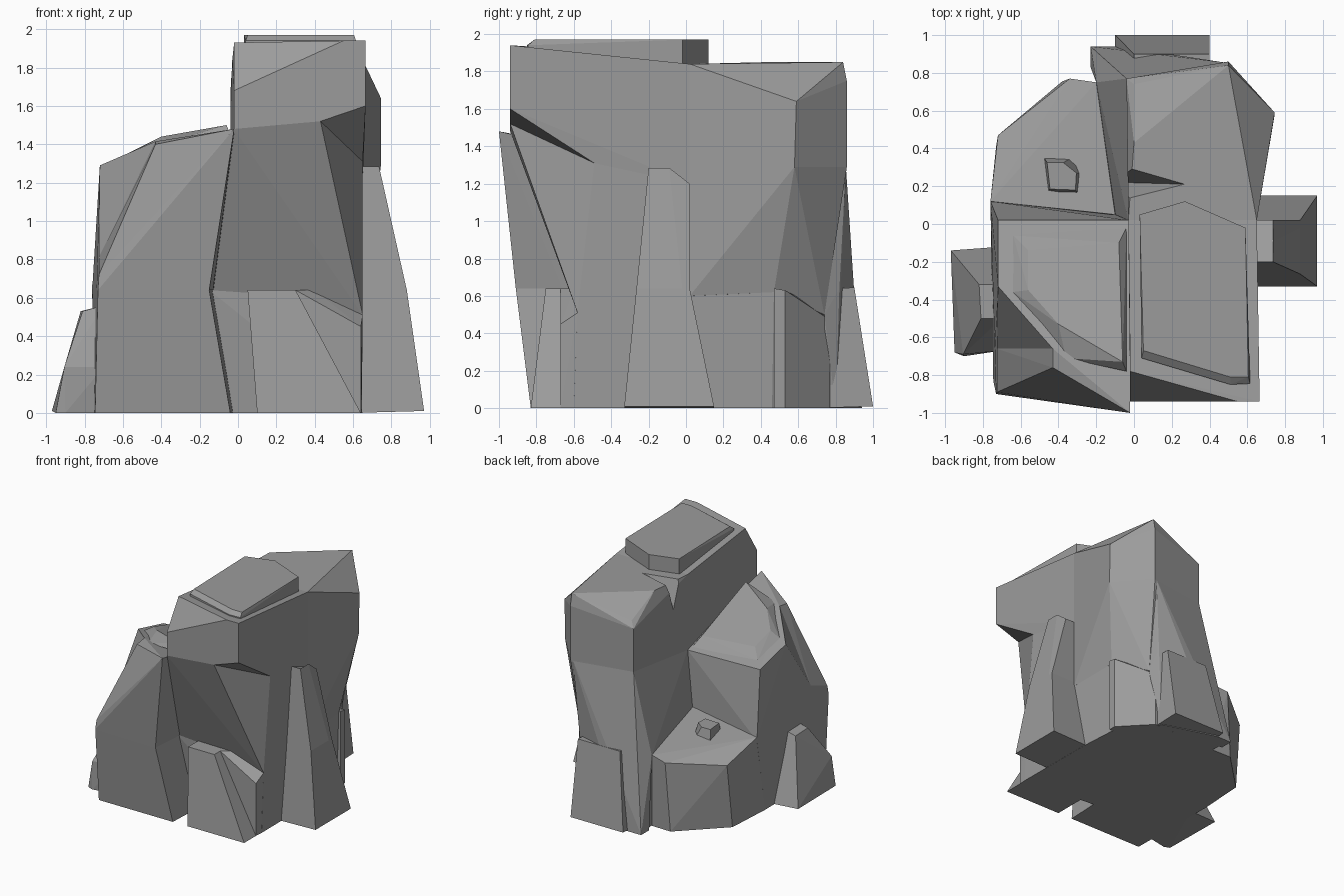
import bpy, bmesh
from math import radians

stone = bpy.data.materials.new("stone_grey")
stone.diffuse_color = (.33, .33, .33, 1)


def finish(name, bm):
    """Turn a bmesh into a flat-shaded stone object."""
    bmesh.ops.recalc_face_normals(bm, faces=bm.faces[:])
    me = bpy.data.meshes.new(name)
    bm.to_mesh(me)
    bm.free()
    me.materials.append(stone)
    ob = bpy.data.objects.new(name, me)
    bpy.context.collection.objects.link(ob)
    return ob


def hull(name, pts):
    """Faceted rock piece: convex hull of a few corner points."""
    bm = bmesh.new()
    for p in pts:
        bm.verts.new(p)
    res = bmesh.ops.convex_hull(bm, input=bm.verts[:])
    junk = {g for g in res["geom_interior"] + res["geom_unused"]
            if isinstance(g, bmesh.types.BMVert) and g.is_valid}
    if junk:
        bmesh.ops.delete(bm, geom=list(junk), context='VERTS')
    bmesh.ops.dissolve_limit(bm, angle_limit=radians(2), verts=bm.verts[:], edges=bm.edges[:])
    return finish(name, bm)


def loft(name, rings):
    """Stack of equal-length rings joined by quads, capped at both ends."""
    bm = bmesh.new()
    rows = [[bm.verts.new(p) for p in r] for r in rings]
    n = len(rows[0])
    for a, b in zip(rows, rows[1:]):
        for i in range(n):
            j = (i + 1) % n
            bm.faces.new((a[i], a[j], b[j], b[i]))
    bm.faces.new(rows[0])
    bm.faces.new(rows[-1])
    return finish(name, bm)


def ring(xy, z):
    return [(x, y, z) for x, y in xy]


# tall column, overhanging front half of the head
hull("column_head_front", [
    (-.02, -.94, 1.48), (.43, -.94, 1.52), (.665, -.94, 1.60), (.65, -.49, 1.31),
    (-.02, -.94, 1.68), (-.02, -.78, 1.93), (.55, -.94, 1.94), (.665, -.94, 1.94),
    (.65, .02, 1.84), (-.03, .02, 1.84), (.65, .02, 1.20), (-.03, .02, 1.19)])

# tall column, chamfered back half of the head with a notch in its left rim
head = hull("column_head_back", [
    (.65, .02, 1.84), (-.03, .02, 1.84), (.745, .59, 1.64), (.50, .84, 1.85),
    (0, .43, 1.85), (0, .74, 1.71), (-.04, .77, 1.66), (.50, .86, 1.75), (.50, .86, 1.29),
    (.745, .58, 1.29), (-.04, .77, 1.29), (.65, .02, 1.20), (-.03, .02, 1.19)])
cutter = hull("notch_cutter", [
    (-.06, .10, 1.92), (-.06, .33, 1.92), (-.06, .22, 1.59), (.30, .21, 1.87), (.30, .21, 1.92)])
cutter.hide_render = True
cutter.hide_viewport = True
cut = head.modifiers.new("notch", 'BOOLEAN')
cut.operation = 'DIFFERENCE'
cut.object = cutter
cut.solver = 'EXACT'

# tall column shaft, tapering back under the overhang
hull("shaft_front", [
    (-.02, -.94, 1.48), (.43, -.94, 1.52), (.65, -.49, 1.31), (.65, .02, 1.20), (-.03, .02, 1.19),
    (-.15, -.61, .64), (.40, -.61, .64), (.65, -.58, .51), (.65, .02, .64), (-.10, .05, .64)])
hull("shaft_back", [
    (.65, .02, 1.20), (.745, .58, 1.29), (.50, .86, 1.29), (-.04, .77, 1.29), (-.03, .02, 1.19),
    (.65, .02, .60), (.63, .47, .62), (.46, .74, .50), (-.20, .75, .60), (-.10, .05, .70)])

# column base with its front step, and the flared back left spur
hull("column_base", [
    (-.15, -.61, .64), (.40, -.61, .64), (.65, -.58, .51), (.65, .02, .64), (.63, .47, .62),
    (.46, .72, .50), (-.20, .75, .60), (-.15, -.53, 0), (.09, -.53, 0), (.645, -.60, 0),
    (.64, .14, 0), (.62, .46, 0), (.44, .74, 0), (-.20, .83, 0)])
hull("base_step", [
    (.30, -.67, .64), (.64, -.67, .45), (.40, -.60, .64), (.65, -.58, .51), (.30, -.60, .64),
    (.30, -.67, 0), (.64, -.67, 0), (.645, -.58, 0), (.30, -.58, 0)])
hull("back_spur", [
    (-.04, .77, 1.29), (.48, .855, 1.29), (-.20, .75, .60), (-.06, .82, .72), (.44, .82, .64),
    (.46, .74, .50), (-.23, .94, 0), (-.23, .83, 0), (-.08, .94, 0), (.38, .80, 0), (.38, .75, 0)])

# cap slab on the column
cap_low = [(.03, .05), (.27, .12), (.59, -.02), (.615, -.845), (.51, -.85), (.04, -.71)]
hull("cap_slab", [
    *ring([(.03, .05), (.27, .12), (.59, -.02), (.605, -.81), (.51, -.81), (.05, -.67)], 1.97),
    *ring(cap_low, 1.94), *ring(cap_low, 1.82)])

# front left column: main body, chipped front corner, lower body
hull("front_rock_body", [
    (-.72, .02, 1.205), (-.03, .02, 1.19), (-.72, -.33, 1.29), (-.43, -.66, 1.415),
    (-.02, -.66, 1.40), (-.725, -.66, .81), (-.737, -.66, .64), (-.13, -.66, .64),
    (-.10, .05, .64), (-.76, .12, .64)])
hull("front_rock_corner", [
    (-.43, -.66, 1.415), (-.43, -.76, 1.40), (-.02, -1.0, 1.48), (-.02, -.66, 1.40),
    (-.725, -.66, .81), (-.725, -.89, .72), (-.73, -.90, .64), (-.15, -.91, .64),
    (-.737, -.66, .64), (-.13, -.66, .64)])
hull("front_rock_lower", [
    (-.73, -.90, .64), (-.15, -.91, .64), (-.15, -.40, .64), (-.10, .05, .64), (-.76, .12, .64),
    (-.745, -.83, 0), (-.04, -.83, 0), (-.06, -.50, 0), (0, .05, 0), (-.755, 0, 0)])

# bevelled slab on the front left column
hull("front_rock_slab", [
    (-.56, -.14, 1.30), (-.56, -.35, 1.36), (-.40, -.53, 1.44), (-.06, -.73, 1.50), (-.08, -.10, 1.28),
    (-.64, -.06, 1.235), (-.64, -.36, 1.31), (-.36, -.71, 1.41), (-.04, -.78, 1.45), (-.04, -.02, 1.20)])

# low ledge at the back left, with a small stone on it
hull("back_ledge", [
    (-.76, .12, .67), (-.10, .05, .73), (-.72, .47, .55), (-.34, .77, .586), (-.20, .75, .61),
    (-.755, 0, 0), (-.73, .41, 0), (-.38, .755, 0), (-.20, .75, 0), (0, .05, 0)])
loft("small_stone", [
    ring([(-.485, .365), (-.31, .36), (-.265, .26), (-.275, .135), (-.465, .165)], .59),
    ring([(-.46, .325), (-.375, .325), (-.305, .27), (-.31, .18), (-.445, .185)], .735)])

# buttress on the right
loft("right_buttress", [
    [(.60, -.33, 0), (.97, -.33, .01), (.97, .13, .01), (.97, .15, .01), (.60, .15, 0)],
    [(.60, -.265, .64), (.88, -.265, .64), (.88, -.02, .64), (.88, .02, .64), (.60, .02, .64)],
    [(.60, -.20, 1.285), (.735, -.20, 1.285), (.735, -.09, 1.285), (.735, .02, 1.20), (.60, .02, 1.20)]])

# small buttress on the left
hull("left_buttress", [
    (-.82, -.32, .53), (-.81, -.50, .53), (-.70, -.32, .56), (-.70, -.50, .56),
    (-.905, -.69, .24), (-.70, -.67, .24), (-.97, -.14, .01), (-.95, -.68, 0),
    (-.90, -.70, 0), (-.70, -.66, 0), (-.70, -.12, 0)])

# front chunk below the overhang
hull("front_chunk", [
    (.05, -.75, .64), (.30, -.75, .64), (.30, -.67, .64), (.05, -.55, .64), (.30, -.55, .64),
    (.10, -.83, 0), (.64, -.83, 0), (.64, -.67, 0), (.30, -.5, 0), (.10, -.5, 0)])

# chunks at the back and back right
hull("back_chunk", [
    (.40, 1.0, .01), (-.10, 1.0, .01), (.40, .90, .645), (0, .90, .645), (.40, .70, .635),
    (0, .70, .635), (.40, .70, 0), (-.10, .70, 0)])
hull("back_right_chunk", [
    (.65, .47, .64), (.65, .53, .63), (.42, .77, .47), (.65, .47, 0), (.65, .53, 0),
    (.42, .77, 0), (.35, .47, .64), (.3, .77, .5), (.3, .47, 0), (.3, .77, 0)])
